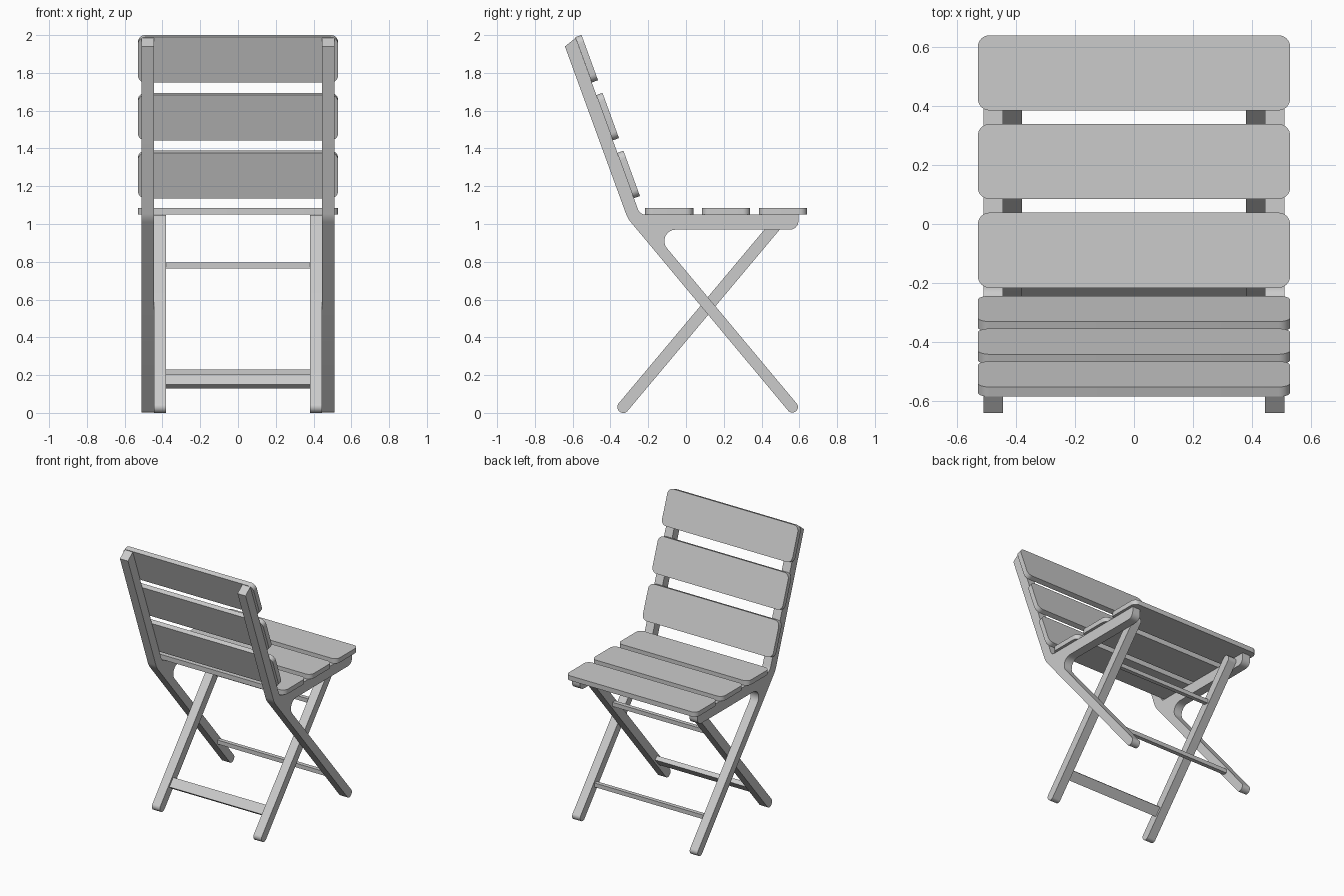
import bpy, math
from mathutils import Vector, Matrix

if "Cube" in bpy.data.objects:
    bpy.data.objects.remove(bpy.data.objects["Cube"])

T40 = math.tan(math.radians(40))


def rounded(points, seg=8):
    """Closed 2D outline from (u, v, radius) corners, each corner filleted."""
    out, n = [], len(points)
    for i, (u, v, r) in enumerate(points):
        p = Vector((u, v))
        if r <= 0:
            out.append(p)
            continue
        a = (Vector(points[i - 1][:2]) - p).normalized()
        b = (Vector(points[(i + 1) % n][:2]) - p).normalized()
        half = a.angle(b) / 2
        c = p + (a + b).normalized() * (r / math.sin(half))
        s = p + a * (r / math.tan(half)) - c
        e = p + b * (r / math.tan(half)) - c
        sweep = math.atan2(s.x * e.y - s.y * e.x, s.dot(e))
        for k in range(seg + 1):
            out.append(c + Matrix.Rotation(sweep * k / seg, 2) @ s)
    return out


def make(name, outline, place, depth):
    """Extrude an outline; place(u, v, w) maps to 3D."""
    n = len(outline)
    verts = [place(p.x, p.y, w) for w in depth for p in outline]
    faces = [list(range(n))[::-1], list(range(n, 2 * n))]
    faces += [[i, (i + 1) % n, n + (i + 1) % n, n + i] for i in range(n)]
    mesh = bpy.data.meshes.new(name)
    mesh.from_pydata(verts, [], faces)
    ob = bpy.data.objects.new(name, mesh)
    bpy.context.collection.objects.link(ob)
    # consistent normals, smooth fillets with sharp edges
    bpy.ops.object.select_all(action='DESELECT')
    ob.select_set(True)
    bpy.context.view_layer.objects.active = ob
    bpy.ops.object.mode_set(mode='EDIT')
    bpy.ops.mesh.select_all(action='SELECT')
    bpy.ops.mesh.normals_make_consistent(inside=False)
    bpy.ops.object.mode_set(mode='OBJECT')
    bpy.ops.object.shade_smooth_by_angle(angle=math.radians(30))
    return ob


def board(name, size, y, z, tilt=0.0, r=0.0):
    """Flat board: size (x, along, thickness), tilted about x."""
    hx, hl = size[0] / 2, size[1] / 2
    rot = Matrix.Rotation(tilt, 3, 'X')
    outline = rounded([(-hx, -hl, r), (hx, -hl, r), (hx, hl, r), (-hx, hl, r)])
    return make(name, outline,
                lambda u, v, w: rot @ Vector((u, v, w)) + Vector((0, y, z)),
                (-size[2] / 2, size[2] / 2))


# side frame: back post, seat rail and one leg in a single cut-out
frame = rounded([
    (-.641, 1.94, 0), (-.585, 1.985, 0), (-.244, 1.05, .04), (.595, 1.05, 0),
    (.595, .97, .045), (-.183, .97, .06), (.604, .028, .028),
    (.559, -.01, .028), (-.309, 1.03, .15)])

# crossing leg: bar with rounded ends
d = Vector((math.sin(math.radians(40)), math.cos(math.radians(40))))
s = Vector((-d.y, d.x)) * .031
lo = Vector((.114 - (.563 - .031) * T40, .031)) - d * .031
hi = Vector((.114 + (1.017 - .563) * T40, 1.017)) + d * .031
cross = rounded([(*(lo + s), .03), (*(lo - s), .03),
                 (*(hi - s), .03), (*(hi + s), .03)])

for side, sx in (("right", 1), ("left", -1)):
    place = lambda u, v, w, sx=sx: (sx * w, u, v)
    make("side_frame_" + side, frame, place, (.445, .51))
    make("cross_leg_" + side, cross, place, (.38, .445))

# slats
for i in range(3):
    board(f"seat_slat_{i + 1}", (1.06, .255, .035), -.089 + .301 * i, 1.0675, r=.04)
    board(f"back_slat_{i + 1}", (1.06, .255, .035), -.304 - .111 * i,
          1.262 + .3065 * i, math.radians(110), .04)

# stretchers between the legs
board("low_stretcher", (.77, .07, .033), .114 - (.563 - .167) * T40, .167, math.radians(50))
board("upper_rod", (.77, .03, .03), .114 + .217 * T40, .78)
board("front_rod", (.90, .03, .03), .1205 + (.563 - .215) * T40, .215)
